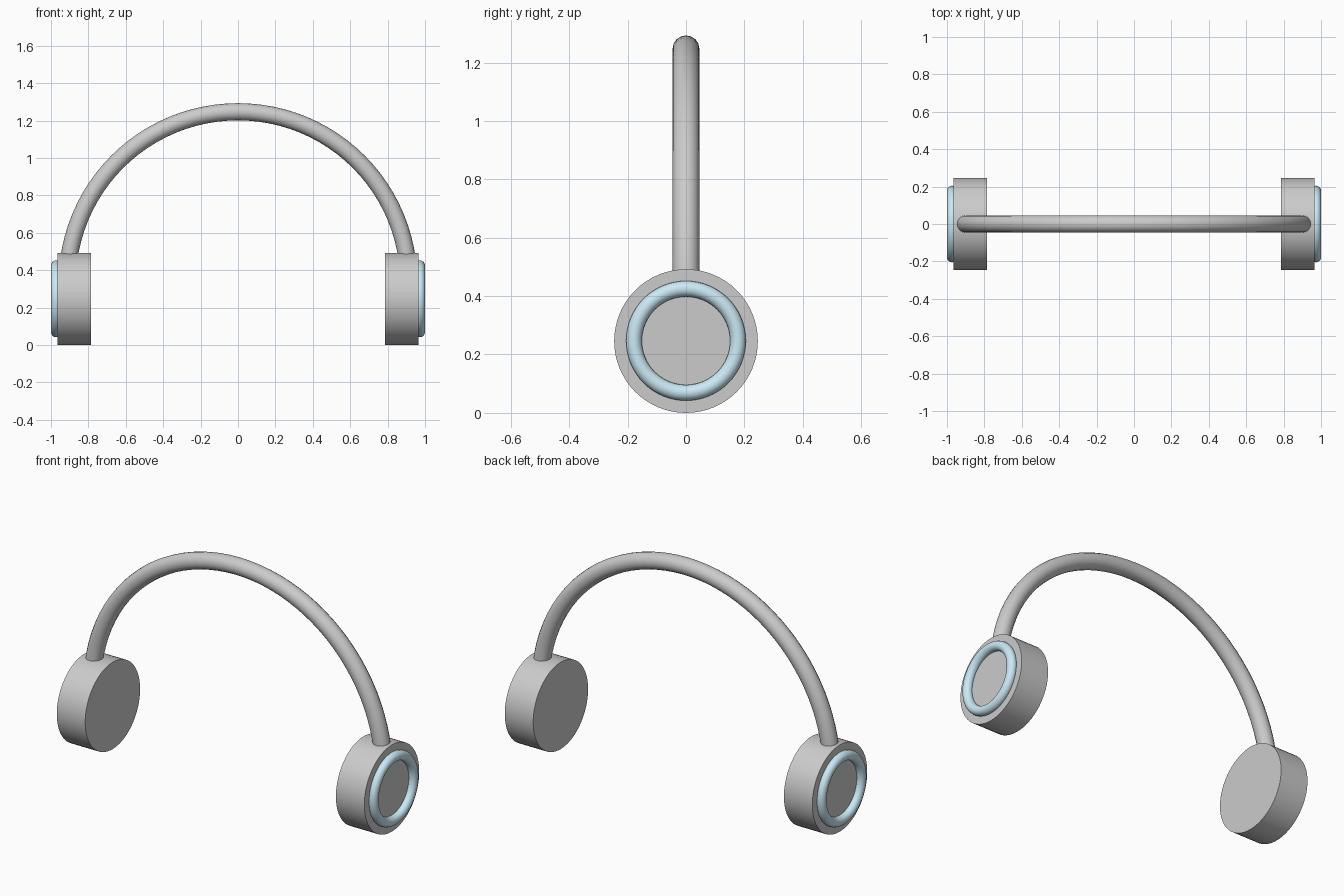
import bpy
from math import pi, sin, cos, radians

if "Cube" in bpy.data.objects:
    bpy.data.objects.remove(bpy.data.objects["Cube"])

CUP_Z, CUP_R = 0.246, 0.246
BAND_Z, BAND_R, BAND_TUBE = 0.334, 0.913, 0.046

blue = bpy.data.materials.new("light_blue")
blue.diffuse_color = (0.60, 0.82, 0.92, 1)
blue.use_nodes = True
blue.node_tree.nodes["Principled BSDF"].inputs["Base Color"].default_value = blue.diffuse_color


def finish(name, mat=None):
    ob = bpy.context.object
    ob.name = name
    bpy.ops.object.shade_smooth_by_angle(angle=radians(40))
    if mat:
        ob.data.materials.append(mat)
    return ob


# Headband: round tube swept along a half circle, ends buried in the cups
steps = 48
curve = bpy.data.curves.new("headband", 'CURVE')
curve.dimensions = '3D'
curve.bevel_depth = BAND_TUBE
curve.bevel_resolution = 6
curve.use_fill_caps = True
spline = curve.splines.new('POLY')
spline.points.add(steps)
for i, p in enumerate(spline.points):
    a = pi * i / steps
    p.co = (BAND_R * cos(a), 0, BAND_Z + BAND_R * sin(a), 1)
band = bpy.data.objects.new("headband", curve)
bpy.context.collection.objects.link(band)
bpy.context.view_layer.objects.active = band
band.select_set(True)
bpy.ops.object.convert(target='MESH')
finish("headband")

for side, s in (("left", -1), ("right", 1)):
    # Ear cup
    bpy.ops.mesh.primitive_cylinder_add(
        vertices=64, radius=CUP_R, depth=0.178,
        location=(s * 0.875, 0, CUP_Z), rotation=(0, pi / 2, 0))
    finish(side + "_ear_cup")
    # Blue ring on the outer face
    bpy.ops.mesh.primitive_torus_add(
        major_segments=64, minor_segments=20,
        major_radius=0.178, minor_radius=0.027,
        location=(s * 0.973, 0, CUP_Z + 0.001), rotation=(0, pi / 2, 0))
    finish(side + "_ring", blue)
